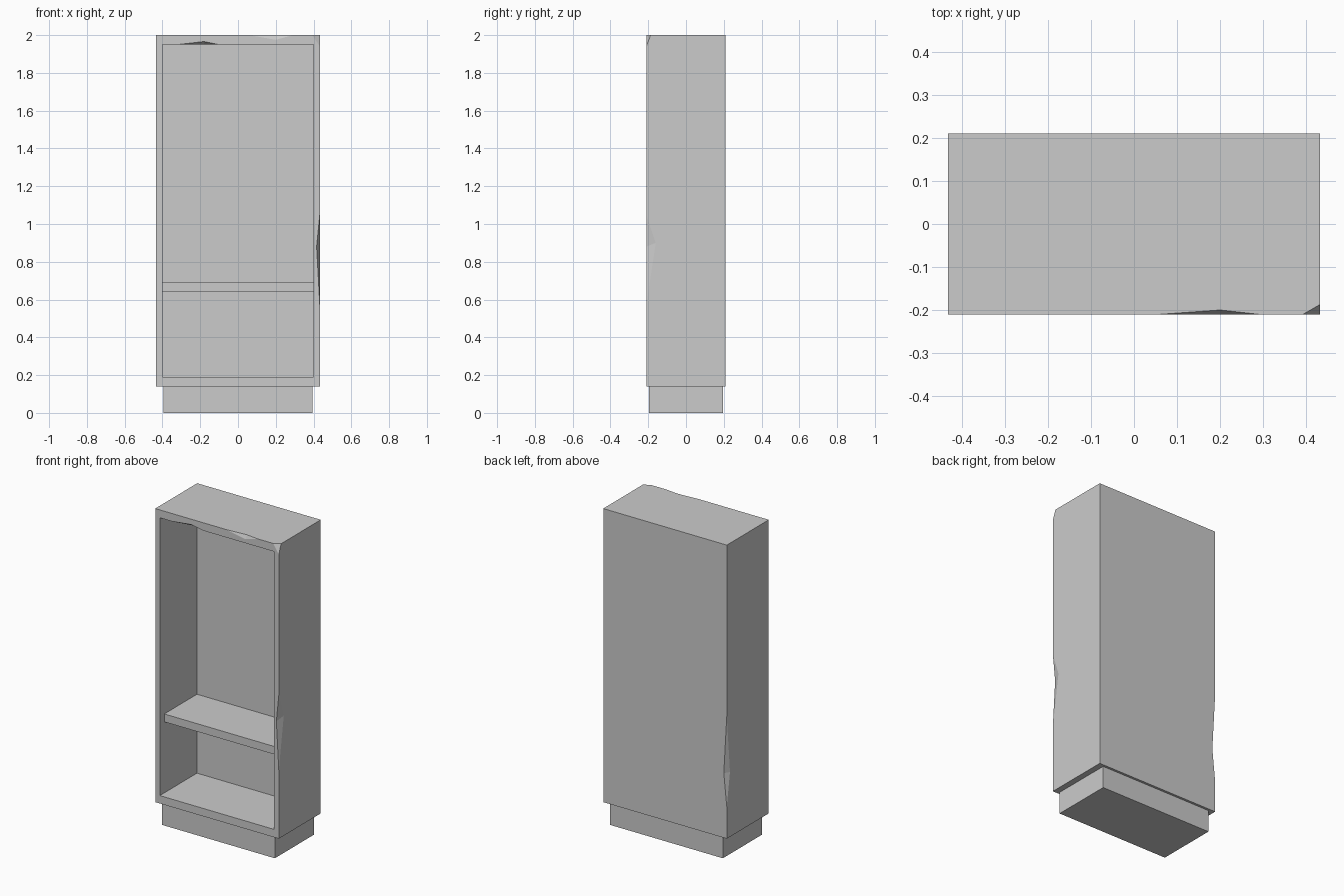
import bpy, bmesh

if "Cube" in bpy.data.objects:
    bpy.data.objects.remove(bpy.data.objects["Cube"])

X, Y = 0.433, 0.21          # half width, half depth
Z0, Z1 = 0.14, 2.0          # cabinet bottom and top
IX, IZ0, IZ1 = 0.401, 0.19, 1.95   # opening
BACK = 0.162                # inner face of the back panel


def hull(name, points):
    """Convex solid spanning the given points."""
    bm = bmesh.new()
    verts = [bm.verts.new(p) for p in points]
    bmesh.ops.convex_hull(bm, input=verts)
    bmesh.ops.dissolve_limit(bm, angle_limit=0.001, verts=bm.verts, edges=bm.edges)
    bmesh.ops.recalc_face_normals(bm, faces=bm.faces)
    me = bpy.data.meshes.new(name)
    bm.to_mesh(me)
    bm.free()
    ob = bpy.data.objects.new(name, me)
    bpy.context.collection.objects.link(ob)
    return ob


def box(name, x0, x1, y0, y1, z0, z1):
    return hull(name, [(x, y, z) for x in (x0, x1) for y in (y0, y1) for z in (z0, z1)])


def cut(target, cutter):
    """Subtract cutter from target and discard the cutter."""
    cutter.hide_render = True
    mod = target.modifiers.new("cut", 'BOOLEAN')
    mod.operation = 'DIFFERENCE'
    mod.solver = 'EXACT'
    mod.object = cutter
    bpy.context.view_layer.objects.active = target
    bpy.ops.object.modifier_apply(modifier=mod.name)
    bpy.data.objects.remove(cutter, do_unlink=True)


# Cabinet shell: solid block hollowed from the front
cabinet = box("cabinet", -X, X, -Y, Y, Z0, Z1)
cut(cabinet, box("cavity", -IX, IX, -Y - 0.1, BACK, IZ0, IZ1))

# Chips: two edge ends, one point on each adjoining face, one point outside
chips = [
    # top front edge
    [(0.06, -Y, Z1), (0.29, -Y, Z1), (0.2, -0.2, Z1), (0.2, -Y, 1.975),
     (0.2, -Y - 0.03, Z1 + 0.03)],
    # underside of the top rail
    [(-0.32, -Y, IZ1), (-0.1, -Y, IZ1), (-0.18, -0.185, IZ1), (-0.18, -Y, 1.966),
     (-0.18, -Y - 0.03, IZ1 - 0.03)],
    # right front edge
    [(X, -Y, 0.57), (X, -Y, 1.05), (0.416, -Y, 0.88), (X, -0.16, 0.9),
     (X + 0.03, -Y - 0.03, 0.88)],
    # left back edge
    [(-X, Y, 0.34), (-X, Y, 0.92), (-0.412, Y, 0.55), (-X, 0.178, 0.55),
     (-X - 0.03, Y + 0.03, 0.55)],
    # top right front corner
    [(0.393, -Y, Z1), (X, -0.187, Z1), (X, -Y, 1.94),
     (X + 0.03, -Y - 0.03, Z1 + 0.03)],
]
for points in chips:
    cut(cabinet, hull("chip", points))

# Shelf, set back from the front
box("shelf", -IX, IX, -0.165, BACK, 0.64, 0.69)

# Recessed plinth
box("plinth", -0.395, 0.395, -0.195, 0.195, 0, Z0)
